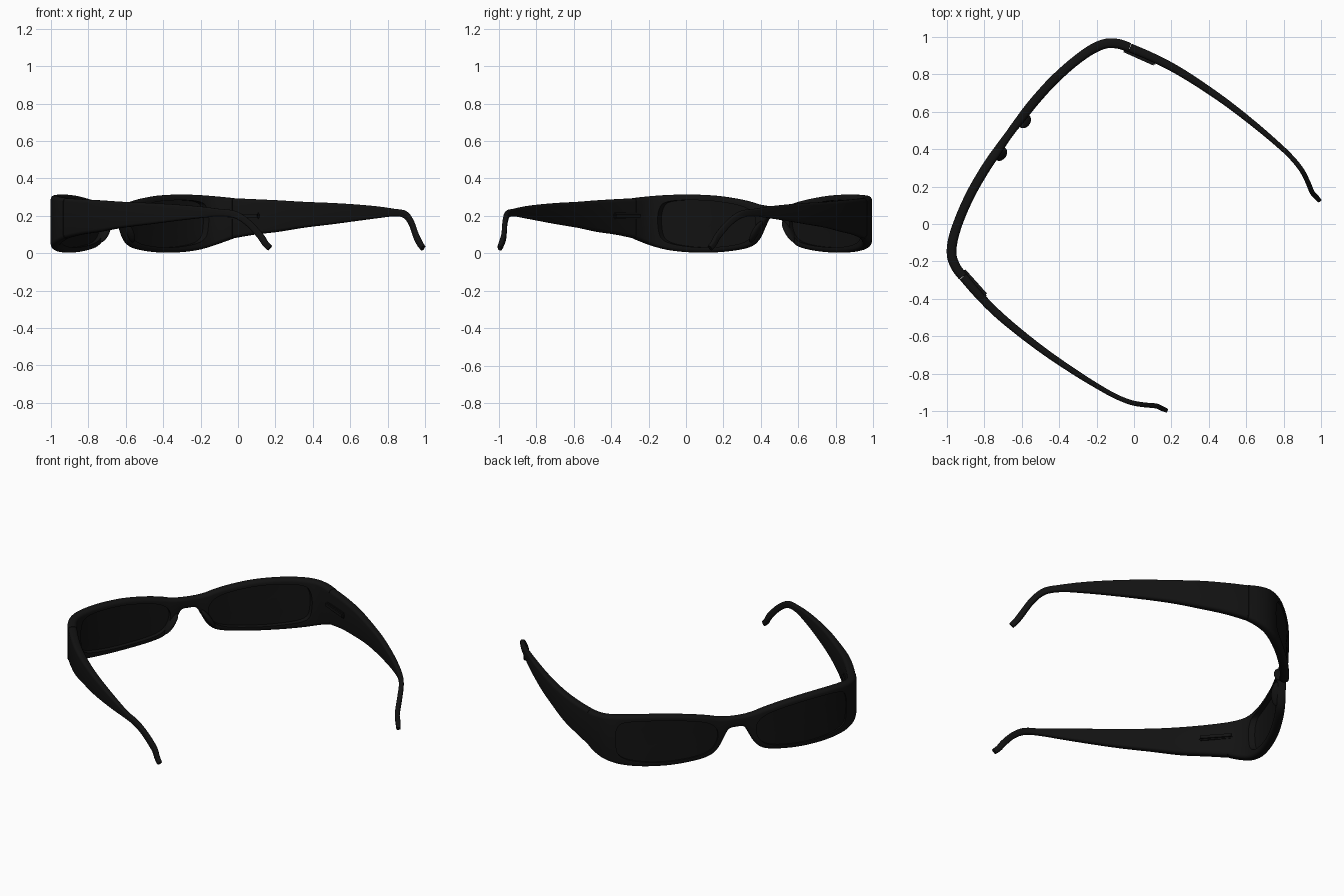
import bpy, bmesh, math
from mathutils import Vector, Matrix

if "Cube" in bpy.data.objects:
    bpy.data.objects.remove(bpy.data.objects["Cube"])

# Glasses are drawn in a local frame (x across, y backwards), then turned into place
PLACE = Matrix.Translation((-0.55, 0.39, 0)) @ Matrix.Rotation(math.atan2(-0.808, -0.589), 4, 'Z')
black = bpy.data.materials.new("black_plastic")
black.diffuse_color = (0.006, 0.006, 0.006, 1)
black.use_nodes = True
black.node_tree.nodes["Principled BSDF"].inputs["Base Color"].default_value = black.diffuse_color


def make(name, bm):
    bmesh.ops.recalc_face_normals(bm, faces=bm.faces)
    me = bpy.data.meshes.new(name)
    bm.to_mesh(me)
    bm.free()
    me.materials.append(black)
    ob = bpy.data.objects.new(name, me)
    bpy.context.collection.objects.link(ob)
    return ob


def spline(pts, n, closed=False):
    """Catmull-Rom through points of any dimension."""
    out, m = [], len(pts)
    get = (lambda i: pts[i % m]) if closed else (lambda i: pts[max(0, min(m - 1, i))])
    for i in range(m if closed else m - 1):
        for k in range(n):
            t = k / n
            out.append([0.5 * (2 * b + (c - a) * t + (2 * a - 5 * b + 4 * c - d) * t * t
                               + (3 * b - a - 3 * c + d) * t ** 3)
                        for a, b, c, d in zip(get(i - 1), get(i), get(i + 1), get(i + 2))])
    if not closed:
        out.append(list(pts[-1]))
    return out


def loft(name, rows):
    """Sweep a rounded rectangle along rows of (x, y, z_bottom, z_top, half_thickness)."""
    bm = bmesh.new()
    mids = [Vector((r[0], r[1], (r[2] + r[3]) / 2)) for r in rows]
    rings = []
    for i, (x, y, zb, zt, t) in enumerate(rows):
        tan = (mids[min(i + 1, len(mids) - 1)] - mids[max(i - 1, 0)]).normalized()
        side = tan.cross(Vector((0, 0, 1))).normalized()
        w = max(0, min(1, (y - 1.0) / 0.2))
        up = Vector((0, 0, 1)).lerp(side.cross(tan), w).normalized()
        h = (zt - zb) / 2
        r = 0.75 * min(t, h)
        ring = []
        for c, (sx, sz) in enumerate(((1, 1), (-1, 1), (-1, -1), (1, -1))):
            for k in range(5):
                a = math.radians(90 * c + 22.5 * k)
                ring.append(bm.verts.new(mids[i] + side * (sx * (t - r) + r * math.cos(a))
                                         + up * (sz * (h - r) + r * math.sin(a))))
        rings.append(ring)
    n = 20
    for a, b in zip(rings, rings[1:]):
        for k in range(n):
            bm.faces.new((a[k], a[(k + 1) % n], b[(k + 1) % n], b[k]))
    bm.faces.new(rings[0])
    bm.faces.new(rings[-1])
    return make(name, bm)


# Front frame, one half from bridge to hinge seam, repeated for the other side
half = [(0, -.148, .190, .252, .021), (.045, -.148, .183, .253, .022), (.075, -.147, .135, .256, .023),
        (.11, -.146, .075, .262, .024), (.16, -.145, .037, .275, .025), (.25, -.140, .017, .292, .025),
        (.38, -.125, .005, .308, .025), (.52, -.095, .005, .314, .025), (.63, -.058, .016, .312, .026),
        (.70, -.015, .035, .307, .026), (.738, .04, .058, .301, .026), (.757, .10, .080, .295, .025)]
path = spline([(-r[0],) + r[1:] for r in half[:0:-1]] + half, 6)
frame = loft("front_frame", path)


def front_y(x):
    for a, b in zip(path, path[1:]):
        if a[0] <= x <= b[0]:
            return a[1] + (b[1] - a[1]) * (x - a[0]) / (b[0] - a[0])
    return path[-1][1]


# Lens outline (x, z)
outline = spline([(.125, .11), (.115, .19), (.18, .245), (.34, .275), (.50, .284), (.625, .276), (.665, .24),
                  (.672, .15), (.645, .068), (.52, .036), (.35, .034), (.19, .058)], 5, True)


def lens_cutter(s):
    bm = bmesh.new()
    f = bm.faces.new([bm.verts.new((s * x, -0.3, z)) for x, z in outline])
    ext = bmesh.ops.extrude_face_region(bm, geom=[f])
    bmesh.ops.translate(bm, vec=(0, 0.36, 0), verts=[v for v in ext['geom'] if isinstance(v, bmesh.types.BMVert)])
    return make("lens_cutter", bm)


def lens(name, s):
    """Thin curved sheet that follows the bend of the frame."""
    bm = bmesh.new()
    cx, cz, n = 0.4, 0.158, len(outline)
    layers = []
    for off in (-0.016, -0.004):
        rings = []
        for f in (1.012, 0.85, 0.65, 0.45, 0.22):
            ring = []
            for x, z in outline:
                px = cx + (x - cx) * f
                ring.append(bm.verts.new((s * px, front_y(px) + off, cz + (z - cz) * f)))
            rings.append(ring)
        for a, b in zip(rings, rings[1:]):
            for k in range(n):
                bm.faces.new((a[k], a[(k + 1) % n], b[(k + 1) % n], b[k]))
        mid = bm.verts.new((s * cx, front_y(cx) + off, cz))
        for k in range(n):
            bm.faces.new((rings[-1][k], rings[-1][(k + 1) % n], mid))
        layers.append(rings[0])
    a, b = layers
    for k in range(n):
        bm.faces.new((a[k], a[(k + 1) % n], b[(k + 1) % n], b[k]))
    return make(name, bm)


def nose_pad(name, s):
    bm = bmesh.new()
    rot = Matrix.Rotation(s * math.radians(-34), 4, 'Y')
    mat = Matrix.Translation((s * .108, -.123, .115)) @ rot @ Matrix.Diagonal((.017, .032, .068, 1))
    bmesh.ops.create_uvsphere(bm, u_segments=20, v_segments=12, radius=1, matrix=mat)
    return make(name, bm)


def hinge(name, s):
    bm = bmesh.new()
    rot = Matrix.Rotation(s * math.radians(-12), 4, 'Z')
    mat = Matrix.Translation((s * .750, .17, .2)) @ rot @ Matrix.Diagonal((.028, .19, .034, 1))
    bmesh.ops.create_cube(bm, size=1, matrix=mat)
    bmesh.ops.bevel(bm, geom=bm.edges[:], offset=0.008, segments=2, affect='EDGES')
    return make(name, bm)


# Temple arm with tapering section and a tip hooked down and inwards
arm = [(.757, .102, .081, .294, .024), (.785, .22, .100, .289, .023), (.808, .36, .115, .283, .022),
       (.820, .52, .137, .275, .020), (.824, .70, .155, .269, .018), (.818, .88, .174, .260, .016),
       (.808, 1.02, .188, .250, .014), (.795, 1.13, .197, .238, .013), (.773, 1.22, .189, .227, .013),
       (.742, 1.285, .147, .183, .013), (.708, 1.342, .077, .113, .013), (.701, 1.372, .036, .070, .013),
       (.695, 1.398, .012, .044, .011)]

parts = [frame]
for side, s in (("left", -1), ("right", 1)):
    cutter = lens_cutter(s)
    mod = frame.modifiers.new("opening", 'BOOLEAN')
    mod.operation, mod.object, mod.solver = 'DIFFERENCE', cutter, 'EXACT'
    bpy.context.view_layer.objects.active = frame
    bpy.ops.object.modifier_apply(modifier=mod.name)
    bpy.data.objects.remove(cutter)
    parts += [loft(side + "_temple", spline([(s * r[0],) + r[1:] for r in arm], 5)),
              lens(side + "_lens", s), nose_pad(side + "_nose_pad", s), hinge(side + "_hinge", s)]

# Turn everything into place and smooth
bpy.ops.object.select_all(action='DESELECT')
for ob in parts:
    ob.data.transform(PLACE)
    ob.select_set(True)
bpy.context.view_layer.objects.active = frame
bpy.ops.object.shade_smooth_by_angle(angle=math.radians(35))
